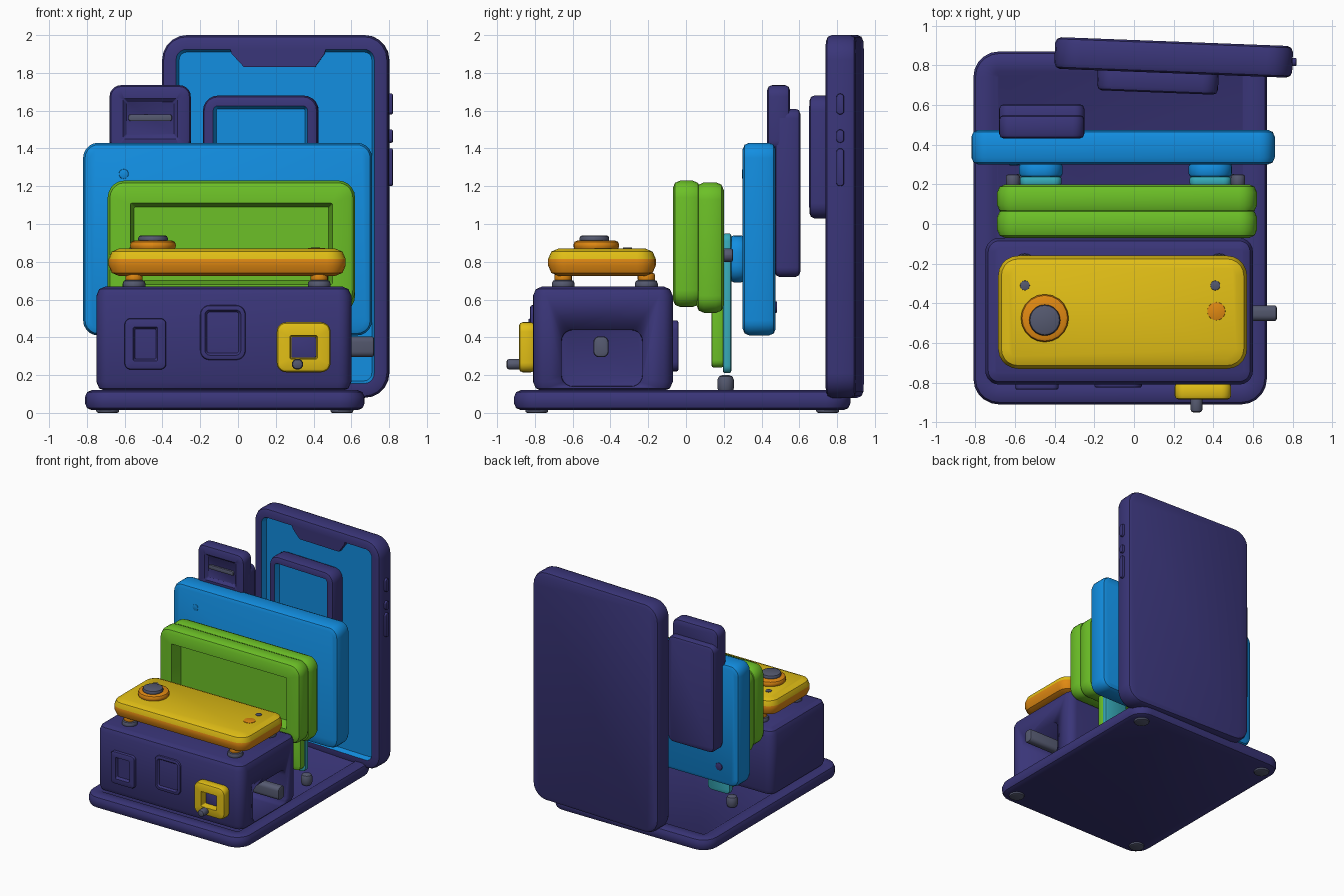
import bpy, bmesh, math
from mathutils import Matrix, Vector

if "Cube" in bpy.data.objects:
    bpy.data.objects.remove(bpy.data.objects["Cube"])


def mat(name, r, g, b):
    m = bpy.data.materials.new(name)
    m.diffuse_color = (r, g, b, 1)
    m.use_nodes = True
    m.node_tree.nodes["Principled BSDF"].inputs["Base Color"].default_value = m.diffuse_color
    return m


NAVY = mat("navy", 0.042, 0.036, 0.19)
BLUE = mat("blue", 0.006, 0.27, 0.75)
GREEN = mat("green", 0.15, 0.53, 0.02)
YELLOW = mat("yellow", 0.76, 0.52, 0.008)
ORANGE = mat("orange", 0.75, 0.25, 0.006)
GREY = mat("grey", 0.09, 0.10, 0.16)
TEAL = mat("teal", 0.04, 0.42, 0.50)

X, Y, Z = Vector((1, 0, 0)), Vector((0, 1, 0)), Vector((0, 0, 1))
AXES = {"top": (X, Y, Z), "front": (X, Z, -Y), "back": (-X, Z, Y), "right": (Y, Z, X)}


def slab(name, bounds, face, r, bevel, mats, recess=None):
    """Rounded slab filling (x0,x1,y0,y1,z0,z1), facing one way.
    recess = (margin, depth, lip slope) sinks the face, coloured by mats[1]."""
    x0, x1, y0, y1, z0, z1 = bounds
    c = Vector(((x0 + x1) / 2, (y0 + y1) / 2, (z0 + z1) / 2))
    size = Vector((x1 - x0, y1 - y0, z1 - z0))
    U, V, W = AXES[face]
    a, b, t = (abs(size.dot(d)) for d in (U, V, W))
    r = min(r, a / 2, b / 2)
    k = 0.3 * bevel
    rings = [(bevel, 0), (k, k), (0, bevel), (0, t - bevel), (k, t - k), (bevel, t)]
    if recess:
        m, d, s = recess
        rings += [(m, t), (m + s, t - d)]
    bm = bmesh.new()
    loops = []
    for inset, w in rings:
        rr = max(r - inset, 0.008)
        loop = []
        for q, (su, sv) in enumerate(((1, 1), (-1, 1), (-1, -1), (1, -1))):
            for i in range(6):
                ang = (q + i / 5) * math.pi / 2
                u = su * max(a / 2 - inset - rr, 0.0005) + rr * math.cos(ang)
                v = sv * max(b / 2 - inset - rr, 0.0005) + rr * math.sin(ang)
                loop.append(bm.verts.new(c + U * u + V * v + W * (w - t / 2)))
        loops.append(loop)
    n = len(loops[0])
    for s, (lo, hi) in enumerate(zip(loops, loops[1:])):
        for i in range(n):
            j = (i + 1) % n
            f = bm.faces.new((lo[i], lo[j], hi[j], hi[i]))
            f.material_index = 1 if s >= 6 and len(mats) > 1 else 0
    bm.faces.new(loops[0][::-1])
    bm.faces.new(loops[-1]).material_index = 1 if recess and len(mats) > 1 else 0
    bmesh.ops.recalc_face_normals(bm, faces=bm.faces)
    me = bpy.data.meshes.new(name)
    bm.to_mesh(me)
    bm.free()
    for m in mats:
        me.materials.append(m)
    ob = bpy.data.objects.new(name, me)
    bpy.context.collection.objects.link(ob)
    me.shade_smooth()
    me.set_sharp_from_angle(angle=math.radians(40))
    return ob


def disc(name, x, y, z0, z1, r, m, bevel=0.01):
    return slab(name, (x - r, x + r, y - r, y + r, z0, z1), "top", r, bevel, [m])


# base plate and feet
slab("base_plate", (-0.81, 0.67, -0.91, 0.87, 0.015, 0.12), "top", 0.13, 0.035, [NAVY], (0.10, 0.015, 0.02))
for x in (-0.69, 0.55):
    for y in (-0.79, 0.75):
        disc("base_foot", x, y, 0, 0.03, 0.06, GREY)

# large back screen, built straight then turned slightly
back = [slab("back_screen", (-0.4, 0.8, 0.76, 0.92, 0.08, 2.0), "front", 0.13, 0.03, [NAVY, BLUE], (0.075, 0.04, 0.015))]
bm = bmesh.new()
outline = [(-0.04, 1.93), (-0.03, 1.9), (0.035, 1.83), (0.41, 1.83), (0.46, 1.9), (0.47, 1.93)]
f = bm.faces.new([bm.verts.new((x, 0.763, z)) for x, z in outline])
ext = bmesh.ops.extrude_face_region(bm, geom=[f])["geom"]
bmesh.ops.translate(bm, vec=(0, 0.05, 0), verts=[v for v in ext if isinstance(v, bmesh.types.BMVert)])
bmesh.ops.recalc_face_normals(bm, faces=bm.faces)
me = bpy.data.meshes.new("screen_notch")
bm.to_mesh(me)
bm.free()
me.materials.append(NAVY)
notch = bpy.data.objects.new("screen_notch", me)
bpy.context.collection.objects.link(notch)
back.append(notch)
for z0, z1 in ((1.2, 1.4), (1.43, 1.5), (1.58, 1.69)):
    back.append(slab("side_button", (0.78, 0.82, 0.82, 0.86, z0, z1), "right", 0.02, 0.006, [NAVY]))
back.append(slab("small_screen", (-0.18, 0.43, 0.66, 0.80, 1.03, 1.68), "front", 0.08, 0.025, [NAVY, BLUE], (0.055, 0.04, 0.015)))
piv = Matrix.Translation((0.2, 0.84, 0))
for ob in back:
    ob.data.transform(piv @ Matrix.Rotation(math.radians(-2.2), 4, "Z") @ piv.inverted())

# tall module behind the blue plate
slab("tall_module", (-0.68, -0.25, 0.47, 0.605, 0.72, 1.61), "back", 0.05, 0.025, [NAVY])
slab("module_head", (-0.68, -0.25, 0.43, 0.55, 1.38, 1.735), "front", 0.06, 0.025, [NAVY], (0.07, 0.02, 0.02))
slab("head_slot", (-0.58, -0.35, 0.435, 0.47, 1.545, 1.58), "front", 0.012, 0.005, [GREY])

# blue plate
slab("blue_plate", (-0.82, 0.71, 0.30, 0.475, 0.41, 1.43), "front", 0.08, 0.035, [BLUE])
slab("plate_rivet", (-0.63, -0.58, 0.296, 0.31, 1.24, 1.29), "front", 0.025, 0.004, [BLUE])
slab("plate_rivet_back", (-0.67, -0.61, 0.46, 0.482, 0.53, 0.59), "back", 0.03, 0.004, [NAVY])

# green double frame
slab("green_frame_front", (-0.69, 0.62, -0.07, 0.075, 0.56, 1.23), "front", 0.09, 0.04, [GREEN], (0.12, 0.10, 0.02))
slab("green_frame_rear", (-0.69, 0.62, 0.055, 0.20, 0.53, 1.22), "back", 0.09, 0.04, [GREEN])

# paired straps, couplers and pegs between the green frame and blue plate
for x in (-0.47, 0.385):
    slab("green_strap", (x - 0.10, x + 0.10, 0.135, 0.20, 0.24, 0.62), "front", 0.04, 0.012, [GREEN])
    slab("teal_strap", (x - 0.105, x + 0.105, 0.195, 0.24, 0.21, 0.95), "back", 0.04, 0.012, [TEAL])
    slab("blue_coupler", (x - 0.11, x + 0.11, 0.235, 0.31, 0.69, 0.94), "front", 0.09, 0.02, [BLUE])
    side = math.copysign(0.14, x)
    slab("grey_bolt", (x + side - 0.035, x + side + 0.035, 0.19, 0.25, 0.80, 0.87), "front", 0.035, 0.012, [GREY])
    disc("base_peg", x + side * 0.75, 0.21, 0.105, 0.20, 0.043, GREY, 0.025)

# lower box with an arched opening on its right side
box = slab("lower_box", (-0.75, 0.60, -0.81, -0.07, 0.115, 0.67), "top", 0.07, 0.05, [NAVY])
cut = slab("arch_cutter", (0.15, 0.75, -0.66, -0.23, 0.14, 0.44), "right", 0.06, 0.005, [NAVY])
cut.hide_render = True
cut.hide_viewport = True
mod = box.modifiers.new("arch", "BOOLEAN")
mod.object = cut
mod.operation = "DIFFERENCE"
mod.solver = "EXACT"
slab("grey_axle", (0.12, 0.72, -0.49, -0.41, 0.295, 0.405), "right", 0.03, 0.012, [GREY])

# panels on the box front and back
slab("front_panel_left", (-0.60, -0.38, -0.835, -0.79, 0.23, 0.50), "front", 0.03, 0.01, [NAVY], (0.045, 0.025, 0.01))
slab("front_panel_middle", (-0.20, 0.04, -0.825, -0.79, 0.28, 0.57), "front", 0.05, 0.01, [NAVY], (0.025, 0.02, 0.015))
slab("back_panel", (-0.20, 0.04, -0.09, -0.04, 0.22, 0.49), "back", 0.05, 0.01, [NAVY], (0.03, 0.015, 0.01))

# yellow latch and tap
slab("yellow_latch", (0.205, 0.49, -0.885, -0.80, 0.215, 0.48), "front", 0.05, 0.02, [YELLOW], (0.07, 0.06, 0.005))
slab("latch_window", (0.282, 0.413, -0.832, -0.82, 0.292, 0.403), "front", 0.01, 0.003, [NAVY])
slab("latch_tap", (0.285, 0.345, -0.95, -0.87, 0.23, 0.285), "front", 0.028, 0.014, [GREY])

# yellow top plate: orange underside half, yellow above
top = slab("top_plate", (-0.685, 0.57, -0.73, -0.16, 0.725, 0.87), "top", 0.10, 0.055, [YELLOW, ORANGE])
for p in top.data.polygons:
    p.material_index = 0 if p.normal.z > 0.3 else 1
for x in (-0.55, 0.43):
    for y in (-0.65, -0.21):
        disc("plate_foot", x, y, 0.65, 0.705, 0.06, GREY, 0.02)
        disc("plate_foot_cap", x, y, 0.695, 0.74, 0.045, ORANGE)
    disc("plate_pin", min(x, 0.41), -0.31, 0.86, 0.875, 0.024, GREY, 0.003)
disc("dial_ring", -0.45, -0.475, 0.86, 0.912, 0.12, ORANGE, 0.02)
disc("dial_cap", -0.45, -0.485, 0.90, 0.94, 0.078, GREY, 0.015)
disc("plate_port", 0.415, -0.44, 0.86, 0.874, 0.045, ORANGE, 0.002)
